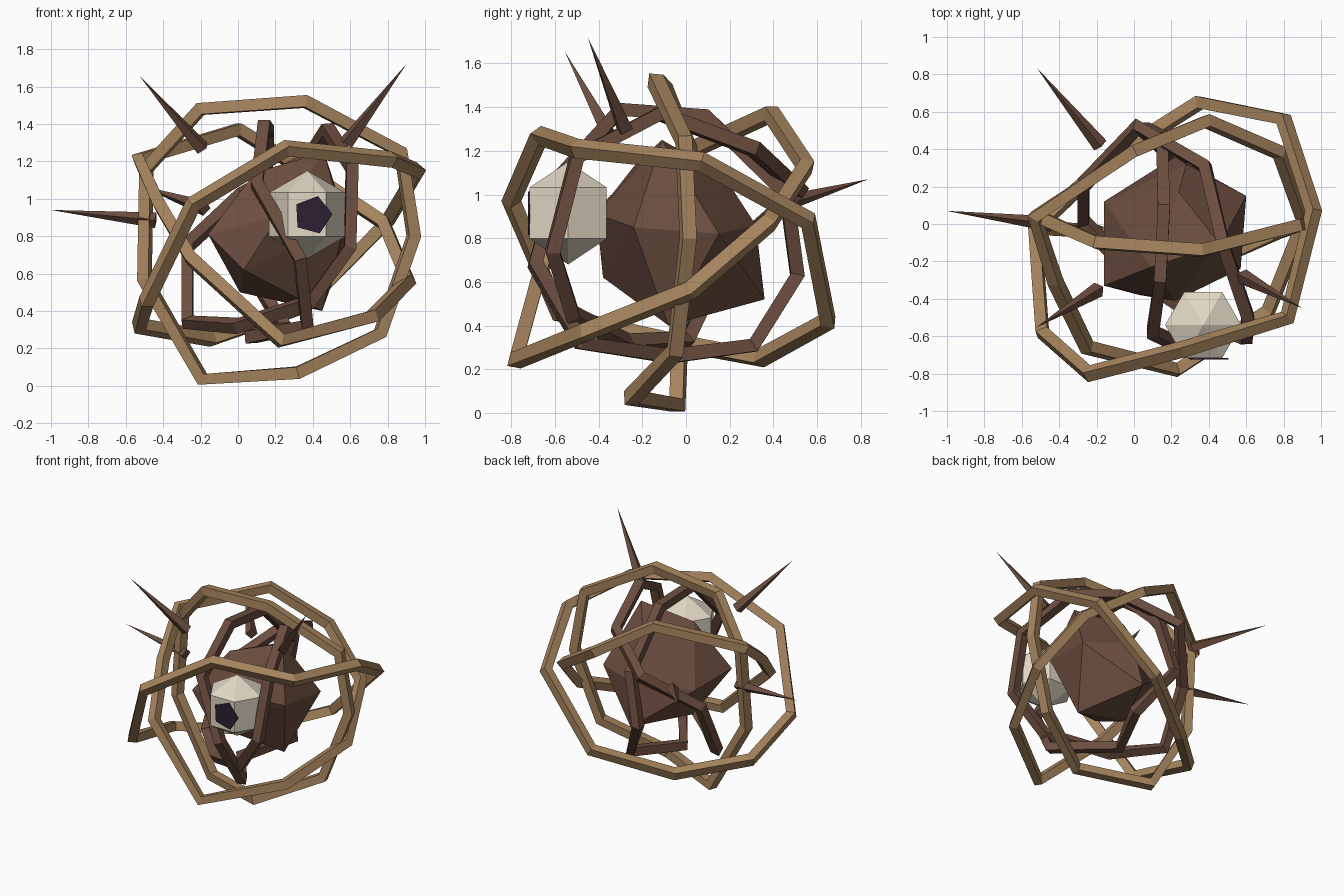
import bpy
import bmesh
from math import pi
from mathutils import Vector, Matrix

cube = bpy.data.objects.get("Cube")
if cube:
    bpy.data.objects.remove(cube, do_unlink=True)


def make_material(name, rgb):
    mat = bpy.data.materials.new(name)
    mat.use_nodes = True
    color = (*rgb, 1.0)
    mat.diffuse_color = color
    mat.node_tree.nodes["Principled BSDF"].inputs["Base Color"].default_value = color
    return mat


tan = make_material("tan wood", (0.38, 0.23, 0.11))
brown = make_material("dark brown wood", (0.15, 0.075, 0.05))
ivory = make_material("ivory", (0.75, 0.68, 0.55))
ink = make_material("dark purple", (0.026, 0.014, 0.032))


def add_object(name, mesh, material):
    mesh.materials.clear()
    mesh.materials.append(material)
    obj = bpy.data.objects.new(name, mesh)
    bpy.context.collection.objects.link(obj)
    return obj


def from_bmesh(name, bm, material):
    bmesh.ops.recalc_face_normals(bm, faces=bm.faces[:])
    mesh = bpy.data.meshes.new(name)
    bm.to_mesh(mesh)
    bm.free()
    return add_object(name, mesh, material)


def hoop(name, points, material, radius=0.046):
    """Closed angular hoop: a flat-sided square section swept along straight segments."""
    curve = bpy.data.curves.new(name, "CURVE")
    curve.dimensions = "3D"
    curve.bevel_depth = radius
    curve.bevel_resolution = 0
    curve.twist_mode = "MINIMUM"
    spline = curve.splines.new("POLY")
    spline.points.add(len(points) - 1)
    for target, p in zip(spline.points, points):
        target.co = (*p, 1.0)
        target.tilt = pi / 4
    spline.use_cyclic_u = True
    spline.use_smooth = False
    source = bpy.data.objects.new(name + "_path", curve)
    bpy.context.collection.objects.link(source)
    bpy.context.view_layer.update()
    depsgraph = bpy.context.evaluated_depsgraph_get()
    mesh = bpy.data.meshes.new_from_object(source.evaluated_get(depsgraph))
    bpy.data.objects.remove(source, do_unlink=True)
    for poly in mesh.polygons:
        poly.use_smooth = False
    mesh.name = name
    return add_object(name, mesh, material)


def thorn(name, base, tip, material, radius=0.042):
    """Slim four-sided spike from base to tip."""
    base, tip = Vector(base), Vector(tip)
    axis = tip - base
    place = Matrix.Translation((base + tip) / 2) @ axis.to_track_quat("Z", "Y").to_matrix().to_4x4()
    bm = bmesh.new()
    bmesh.ops.create_cone(bm, cap_ends=True, segments=4, radius1=radius,
                          radius2=0, depth=axis.length, matrix=place)
    return from_bmesh(name, bm, material)


# Outer tan hoops
hoop("upright_outer_hoop", [
    (-0.20, -0.10, 1.48), (0.36, -0.14, 1.52), (0.87, -0.01, 1.25),
    (0.94, 0.01, 0.80), (0.76, -0.05, 0.28), (0.32, -0.25, 0.07),
    (-0.19, -0.04, 0.035), (-0.50, -0.02, 0.57), (-0.49, 0.03, 1.16)], tan)

hoop("front_high_outer_hoop", [
    (-0.24, -0.80, 0.97), (0.26, -0.67, 1.27), (0.82, -0.50, 1.21),
    (0.96, 0.07, 1.15), (0.80, 0.56, 0.88), (0.35, 0.65, 0.42),
    (-0.14, 0.34, 0.25), (-0.53, -0.03, 0.32), (-0.49, -0.58, 0.45)], tan)

hoop("back_high_outer_hoop", [
    (-0.53, 0.04, 1.21), (-0.42, -0.31, 0.97), (-0.25, -0.66, 0.68),
    (0.23, -0.78, 0.24), (0.72, -0.46, 0.37), (0.91, 0.02, 0.56),
    (0.78, 0.38, 0.87), (0.39, 0.55, 1.13), (0.00, 0.39, 1.37)], tan)

# Inner brown hoops
hoop("middle_inner_hoop", [
    (0.14, -0.30, 1.39), (0.10, -0.58, 1.08), (0.33, -0.69, 0.68),
    (0.37, -0.48, 0.32), (0.07, -0.07, 0.26), (0.25, 0.31, 0.31),
    (0.05, 0.51, 0.63), (0.15, 0.46, 1.00), (0.16, 0.09, 1.36)], brown)

hoop("slanted_inner_hoop", [
    (0.48, -0.12, 1.37), (0.61, -0.50, 1.17), (0.60, -0.61, 0.74),
    (0.39, -0.52, 0.45), (0.00, -0.27, 0.32), (-0.27, 0.01, 0.34),
    (-0.27, 0.21, 0.75), (0.02, 0.52, 1.02), (0.38, 0.31, 1.21)], brown)

# Faceted core: irregular many-cornered stone
core_corners = [
    (0.46, -0.11, 1.25), (0.24, 0.17, 1.09), (0.09, -0.23, 1.14),
    (-0.16, 0.12, 0.81), (-0.16, -0.33, 0.81), (0.22, -0.41, 0.91),
    (0.03, -0.38, 0.62), (0.45, -0.08, 0.40), (0.01, -0.10, 0.50),
    (0.22, 0.36, 0.52), (0.60, 0.15, 0.82), (0.57, -0.24, 0.85),
    (0.28, 0.32, 0.86)]
bm = bmesh.new()
for corner in core_corners:
    bm.verts.new(corner)
bmesh.ops.convex_hull(bm, input=bm.verts[:])
from_bmesh("core", bm, brown)

# Eye with a flat side to the front, and its pupil plate
bm = bmesh.new()
bmesh.ops.create_uvsphere(
    bm, u_segments=6, v_segments=3, radius=0.235,
    matrix=Matrix.Translation((0.37, -0.54, 0.915)) @ Matrix.Rotation(pi / 6, 4, "Z"))
from_bmesh("eye", bm, ivory)

bm = bmesh.new()
facing = Matrix.Translation((0.40, -0.72, 0.913)) @ Matrix.Rotation(pi / 2, 4, "X")
bmesh.ops.create_cone(bm, cap_ends=True, segments=5, radius1=0.105, radius2=0.105,
                      depth=0.009, matrix=facing @ Matrix.Rotation(0.05 - pi / 2, 4, "Z"))
from_bmesh("pupil", bm, ink)

# Thorns: base and tip of each
thorns = {
    "front_right_thorn": ((-0.19, -0.35, 1.27), (-0.525, -0.555, 1.655)),
    "front_left_thorn": ((0.58, -0.28, 1.30), (0.90, -0.45, 1.72)),
    "side_thorn": ((-0.44, 0.00, 0.885), (-1.00, 0.07, 0.94)),
    "back_thorn": ((-0.18, 0.42, 0.95), (-0.52, 0.835, 1.07)),
}
for name, (base, tip) in thorns.items():
    thorn(name, base, tip, brown)
